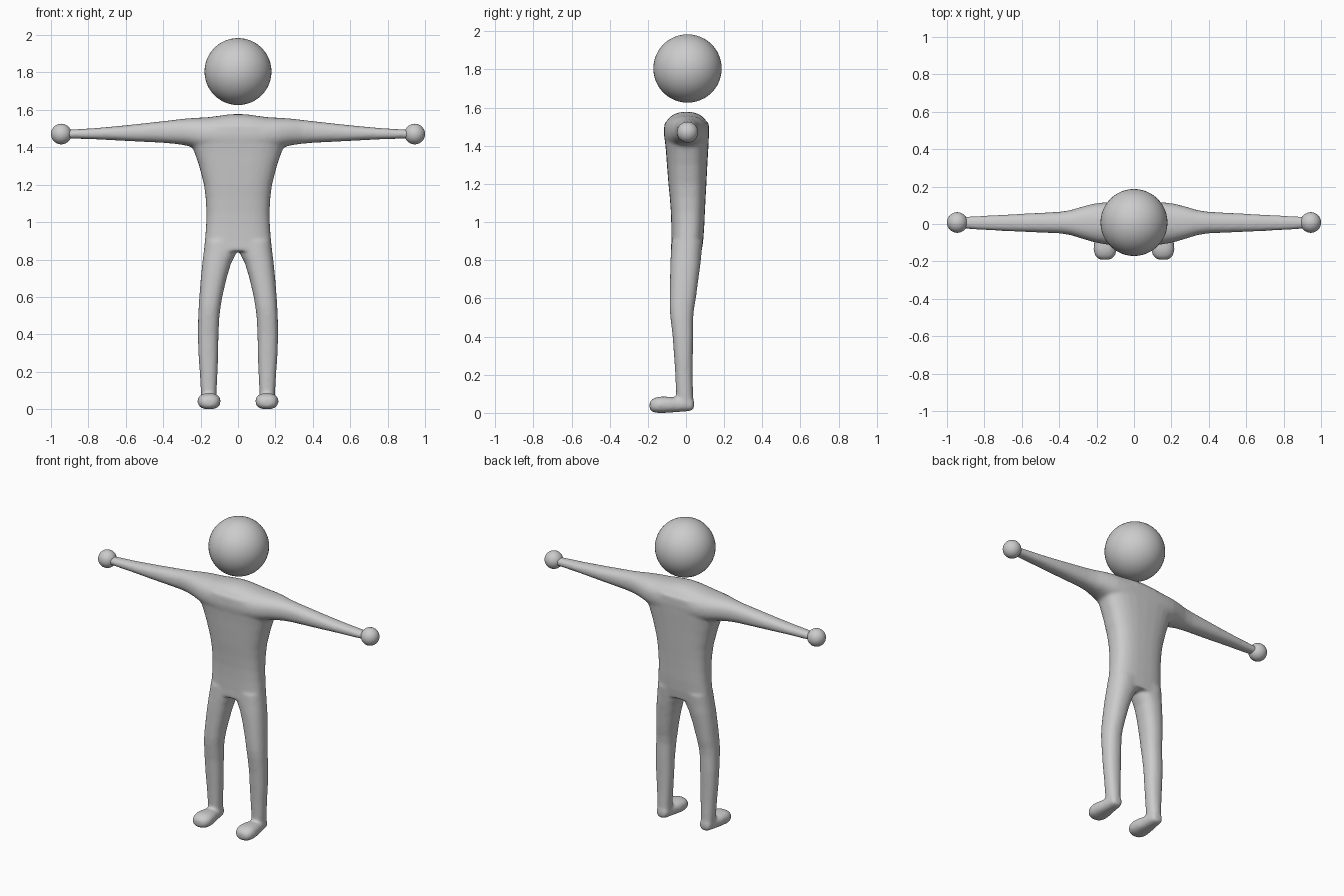
import bpy, bmesh, math
from mathutils import Vector

grey = bpy.data.materials.new("light grey")
grey.diffuse_color = (0.6, 0.6, 0.6, 1)

PAD = 0.002  # offsets the slight shrink of the smoothing


def loft(bm, axis, sections, power=2.3, flip=1, n=28):
    """Closed tube along an axis; section = (pos, u_min, u_max, v_min, v_max)."""
    rings = []
    for pos, u0, u1, v0, v1 in sections:
        ring = []
        for i in range(n):
            a = 2 * math.pi * i / n
            c, s = math.cos(a), math.sin(a)
            u = (u0 + u1) / 2 + ((u1 - u0) / 2 + PAD) * math.copysign(abs(c) ** (2 / power), c)
            v = (v0 + v1) / 2 + ((v1 - v0) / 2 + PAD) * math.copysign(abs(s) ** (2 / power), s)
            p = {"x": (pos, u, v), "y": (u, pos, v), "z": (u, v, pos)}[axis]
            ring.append(bm.verts.new((p[0] * flip, p[1], p[2])))
        rings.append(ring)
    faces = [bm.faces.new(rings[0]), bm.faces.new(rings[-1])]
    for a, b in zip(rings, rings[1:]):
        for i in range(n):
            j = (i + 1) % n
            faces.append(bm.faces.new((a[i], a[j], b[j], b[i])))
    bmesh.ops.recalc_face_normals(bm, faces=faces)


bm = bmesh.new()

# torso: (z, x range, y range)
loft(bm, "z", [
    (z, -w, w, y0, y1) for z, w, y0, y1 in [
        (0.845, 0.180, -0.077, 0.080), (0.90, 0.175, -0.075, 0.088),
        (0.98, 0.169, -0.075, 0.094), (1.05, 0.167, -0.077, 0.097),
        (1.13, 0.171, -0.083, 0.101), (1.20, 0.180, -0.090, 0.105),
        (1.30, 0.206, -0.098, 0.110), (1.37, 0.230, -0.103, 0.114),
        (1.42, 0.250, -0.108, 0.117), (1.48, 0.250, -0.113, 0.119),
        (1.52, 0.220, -0.112, 0.118)]], 2.7)

for side in (1, -1):
    # shoulder and arm: (x, y range, z range)
    loft(bm, "x", [
        (-0.02, -0.114, 0.119, 1.36, 1.577), (0.05, -0.114, 0.119, 1.36, 1.574),
        (0.10, -0.112, 0.118, 1.37, 1.567), (0.16, -0.106, 0.114, 1.38, 1.559),
        (0.22, -0.094, 0.106, 1.395, 1.556), (0.28, -0.076, 0.090, 1.412, 1.552),
        (0.34, -0.057, 0.072, 1.421, 1.545), (0.40, -0.048, 0.063, 1.426, 1.538),
        (0.60, -0.040, 0.053, 1.436, 1.516), (0.75, -0.033, 0.045, 1.444, 1.502),
        (0.94, -0.022, 0.036, 1.450, 1.490)], 2.3, side)
    # leg: (z, x range, y range)
    loft(bm, "z", [
        (0.03, 0.118, 0.193, -0.045, 0.036), (0.10, 0.116, 0.197, -0.050, 0.035),
        (0.20, 0.111, 0.203, -0.054, 0.033), (0.30, 0.108, 0.210, -0.061, 0.034),
        (0.40, 0.106, 0.213, -0.068, 0.036), (0.50, 0.101, 0.211, -0.080, 0.036),
        (0.55, 0.094, 0.208, -0.084, 0.041), (0.60, 0.086, 0.205, -0.084, 0.050),
        (0.70, 0.063, 0.197, -0.082, 0.063), (0.78, 0.039, 0.189, -0.080, 0.074),
        (0.83, 0.012, 0.183, -0.078, 0.079), (0.90, 0.000, 0.175, -0.074, 0.086)], 2.3, side)
    # foot: (y, x range, z range)
    loft(bm, "y", [
        (0.042, 0.132, 0.178, 0.025, 0.065), (0.030, 0.120, 0.190, 0.012, 0.078),
        (0.000, 0.114, 0.195, 0.010, 0.080), (-0.05, 0.108, 0.203, 0.006, 0.078),
        (-0.09, 0.098, 0.211, 0.003, 0.083), (-0.135, 0.094, 0.215, 0.001, 0.084),
        (-0.165, 0.101, 0.209, 0.003, 0.077), (-0.182, 0.114, 0.196, 0.010, 0.066),
        (-0.191, 0.132, 0.178, 0.022, 0.052)], 2.4, side)

# body: overlapping lofts fused into one soft skin
mesh = bpy.data.meshes.new("body")
bm.to_mesh(mesh)
bm.free()
mesh.materials.append(grey)
body = bpy.data.objects.new("body", mesh)
bpy.context.collection.objects.link(body)
fuse = body.modifiers.new("fuse", "REMESH")
fuse.mode = "VOXEL"
fuse.voxel_size = 0.009
fuse.use_smooth_shade = True
soften = body.modifiers.new("soften", "SMOOTH")
soften.factor = 0.5
soften.iterations = 10


def ball(name, radius, location):
    bpy.ops.mesh.primitive_uv_sphere_add(segments=48, ring_count=24, radius=radius, location=location)
    ob = bpy.context.object
    ob.name = name
    ob.data.materials.append(grey)
    bpy.ops.object.shade_smooth()


# head and hands
ball("head", 0.179, (0, 0.008, 1.805))
ball("left_hand", 0.055, (0.945, 0.008, 1.471))
ball("right_hand", 0.055, (-0.945, 0.008, 1.471))
